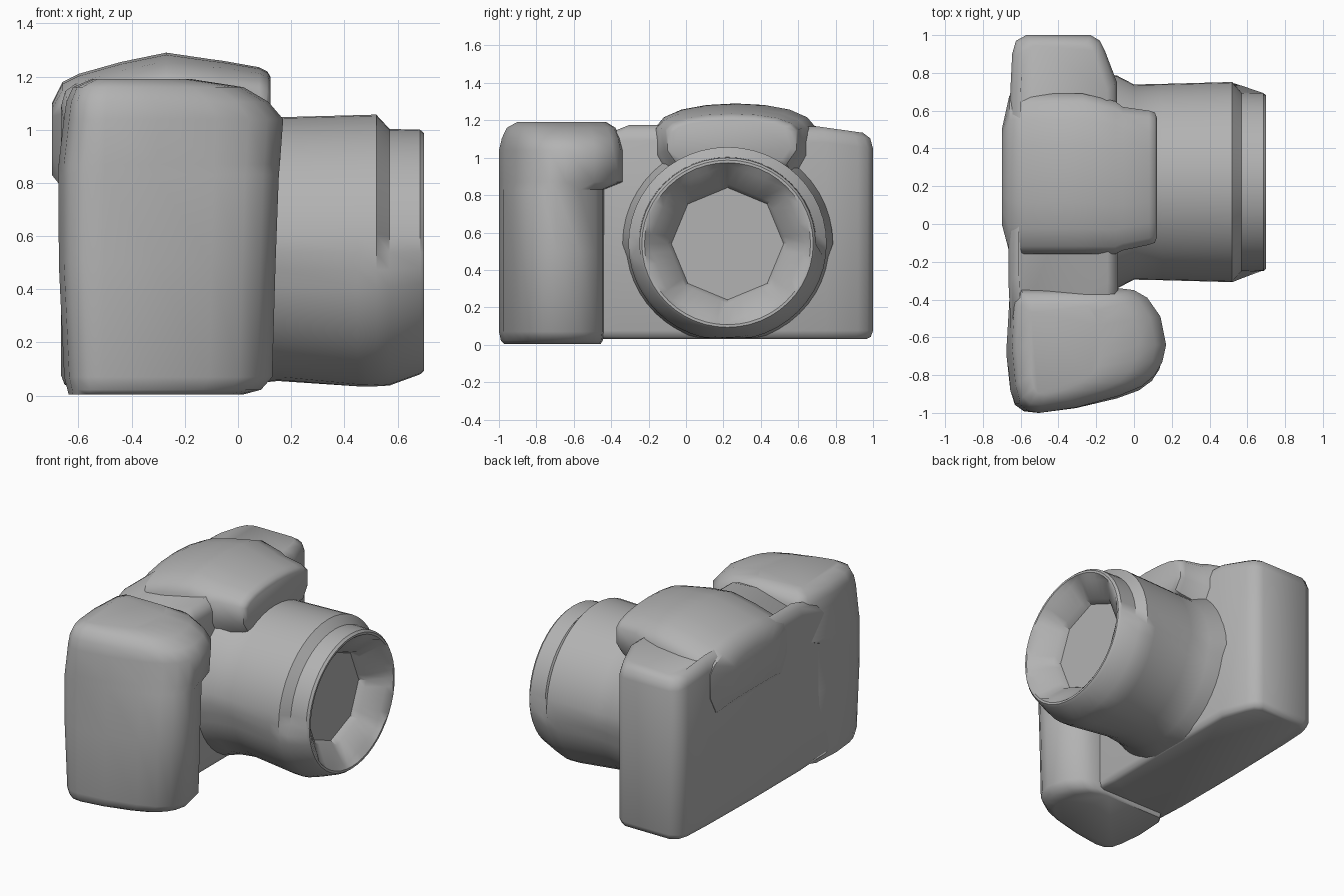
import bpy, bmesh
from math import pi, cos, sin, radians

cube = bpy.data.objects.get("Cube")
if cube:
    bpy.data.objects.remove(cube)

GREY = (0.45, 0.45, 0.45, 1)
grey = bpy.data.materials.new("plain grey")
grey.use_nodes = True
grey.diffuse_color = GREY
grey.node_tree.nodes["Principled BSDF"].inputs["Base Color"].default_value = GREY


def loft(name, rings, angle=35):
    """Skin a list of equal-length point rings, capping both ends."""
    bm = bmesh.new()
    loops = [[bm.verts.new(p) for p in ring] for ring in rings]
    count = len(loops[0])
    for a, b in zip(loops, loops[1:]):
        for i in range(count):
            j = (i + 1) % count
            bm.faces.new((a[i], a[j], b[j], b[i]))
    bm.faces.new(loops[0])
    bm.faces.new(loops[-1])
    bmesh.ops.recalc_face_normals(bm, faces=bm.faces)
    mesh = bpy.data.meshes.new(name)
    bm.to_mesh(mesh)
    bm.free()
    mesh.materials.append(grey)
    obj = bpy.data.objects.new(name, mesh)
    bpy.context.collection.objects.link(obj)
    bpy.ops.object.select_all(action='DESELECT')
    bpy.context.view_layer.objects.active = obj
    obj.select_set(True)
    bpy.ops.object.shade_smooth_by_angle(angle=radians(angle))


# Main body: rounded plan whose rings draw in at the bottom and top edges
plan = [(-.655, .7), (-.645, .9), (-.625, .97), (-.57, 1), (-.23, 1), (-.18, .97),
        (-.155, .92), (-.09, .75), (-.085, .2), (-.085, -.34), (-.1, -.6),
        (-.65, -.6), (-.665, -.3), (-.665, .2)]


def body_ring(z, margin=0.0):
    """Shrink the plan by a margin; the top falls toward both ends."""
    ring = []
    for x, y in plan:
        px = -.37 + (x + .37) * (1 - margin / .29)
        py = .2 + (y - .2) * (1 - margin / .8)
        drop = max(0, y - .68) * .13 + max(0, -.36 - y) * .4
        ring.append((px, py, z - (drop if z > 1 else 0)))
    return ring


loft("body", [body_ring(.03, .035), body_ring(.042, .012), body_ring(.075),
              body_ring(1.09), body_ring(1.145, .015), body_ring(1.175, .055)],
     angle=50)

# Hand grip: rounded outline, slimmer below the finger rest, domed on top
grip_plan = [(-.62, -.34), (-.08, -.34), (0, -.35), (.07, -.39), (.14, -.49),
             (.17, -.64), (.15, -.73), (.11, -.8), (.04, -.86), (-.08, -.91),
             (-.3, -.97), (-.5, -1), (-.58, -.99), (-.63, -.95), (-.655, -.86),
             (-.675, -.65), (-.66, -.4)]


def grip_ring(z, reach=1, width=1, inset=1, back=0):
    """Scale from the back and the outer side, then draw in for the dome."""
    ring = []
    for x, y in grip_plan:
        x, y = -.65 + (x + .65) * reach + (back if x < -.5 else 0), -1 + (y + 1) * width
        ring.append((-.45 + (x + .45) * inset, -.65 + (y + .65) * (1 + inset) / 2, z))
    return ring


loft("grip", [grip_ring(.005, .93, .85, .84), grip_ring(.022, .94, .85, .94, .02),
              grip_ring(.07, .95, .85, 1, .02), grip_ring(.5, .965, .85),
              grip_ring(.83, .98, .85), grip_ring(.87, .985, 1),
              grip_ring(1.04, back=.02), grip_ring(1.105, inset=.91, back=.01),
              grip_ring(1.16, inset=.76), grip_ring(1.19, inset=.45)], angle=50)

# Viewfinder hump: one arched section swept from eyepiece to flash
half = [(.85, 0), (1, .3), (1, .7), (.9, .82), (.68, .92), (.36, .98)]
section = half + [(0, 1)] + [(-u, v) for u, v in reversed(half)]
stations = [  # x, low y, high y, low z, high z
    (-.70, .0, .5, .83, 1.1), (-.66, -.15, .68, .78, 1.18),
    (-.6, -.16, .69, .8, 1.21), (-.44, -.16, .69, .85, 1.255),
    (-.27, -.16, .69, .88, 1.29), (-.1, -.16, .65, .9, 1.265),
    (-.06, -.14, .62, .92, 1.26), (.08, -.11, .6, .95, 1.235),
    (.11, -.1, .59, .965, 1.22), (.122, -.07, .56, .99, 1.2)]
loft("viewfinder_hump",
     [[(x, (y0 + y1) / 2 + u * (y1 - y0) / 2, z0 + v * (z1 - z0)) for u, v in section]
      for x, y0, y1, z0, z1 in stations], angle=45)

# Lens barrel: stepped front on the upper half, smooth taper on the lower half
SIDES, CY, CZ = 48, .222, .54


def lens_ring(x, upper, lower=None, octagon=False):
    ring = []
    for i in range(SIDES):
        a = 2 * pi * i / SIDES
        r = upper if lower is None or i <= SIDES / 2 else lower
        if octagon:
            r *= cos(pi / 8) / cos(a % (pi / 4) - pi / 8)
        wide = 1 if octagon else 1.025
        ring.append((x, CY + r * wide * cos(a), max(.035, CZ + r * sin(a))))
    return ring


loft("lens_barrel", [
    lens_ring(-.3, .55, .53), lens_ring(-.09, .55, .53), lens_ring(0, .504, .5),
    lens_ring(.15, .507, .485), lens_ring(.45, .515), lens_ring(.52, .517),
    lens_ring(.57, .463, .502), lens_ring(.685, .46), lens_ring(.70, .447),
    lens_ring(.70, .433), lens_ring(.67, .425, octagon=True),
    lens_ring(.585, .32, octagon=True), lens_ring(.54, .3, octagon=True)])
